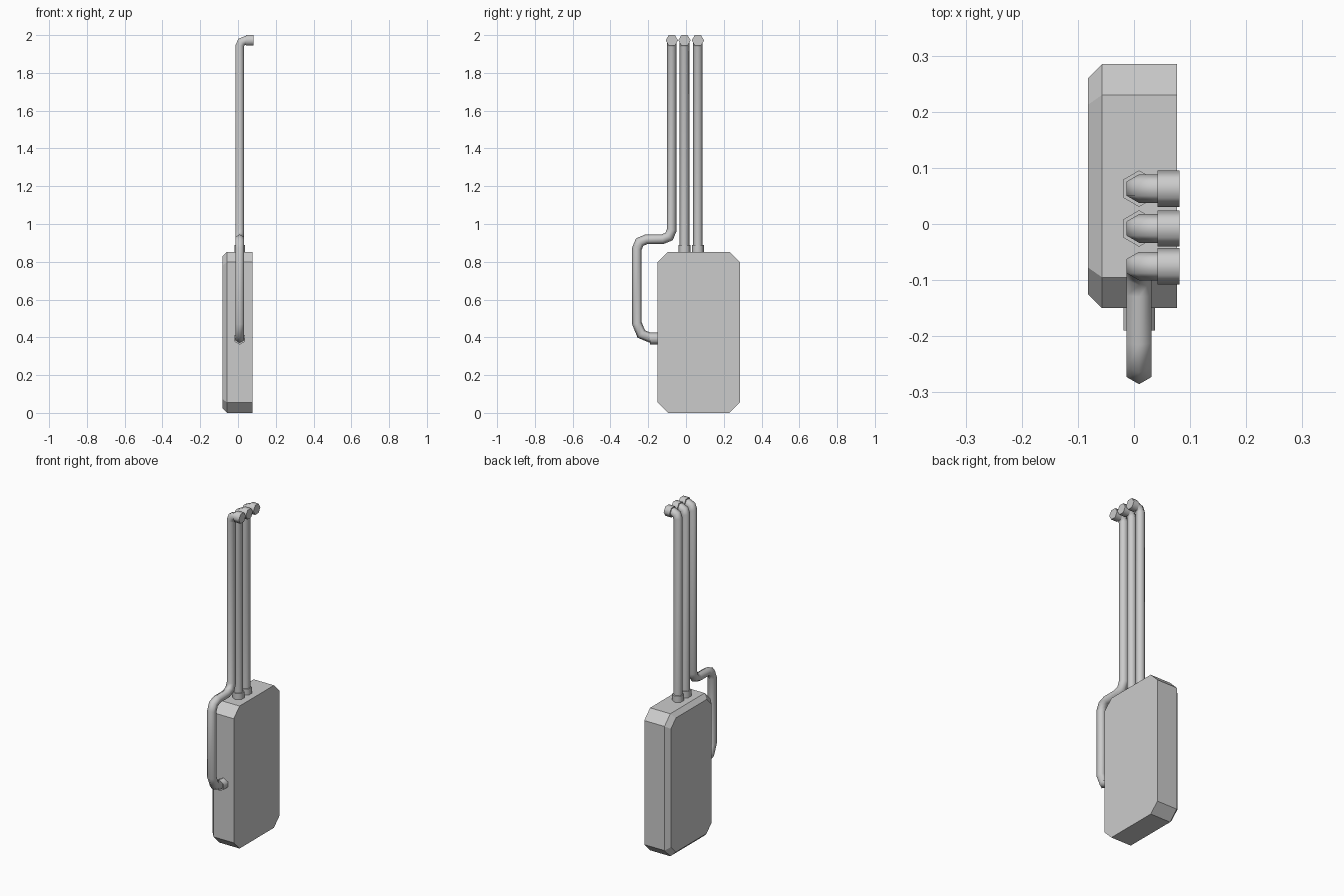
import bpy, bmesh, math
from mathutils import Vector

if "Cube" in bpy.data.objects:
    bpy.data.objects.remove(bpy.data.objects["Cube"])

X = 0.009            # common pipe plane
TOP = 1.972          # height of the pipe outlets


def finish(name, bm, smooth_angle=None):
    bmesh.ops.recalc_face_normals(bm, faces=bm.faces[:])
    if smooth_angle:
        for f in bm.faces:
            f.smooth = True
        for e in bm.edges:
            e.smooth = e.calc_face_angle(0) < math.radians(smooth_angle)
    me = bpy.data.meshes.new(name)
    bm.to_mesh(me)
    bm.free()
    ob = bpy.data.objects.new(name, me)
    bpy.context.collection.objects.link(ob)
    return ob


def loft(bm, loops):
    """Skin a list of vertex loops and cap both ends."""
    rings = [[bm.verts.new(p) for p in loop] for loop in loops]
    n = len(rings[0])
    for a, b in zip(rings, rings[1:]):
        for i in range(n):
            j = (i + 1) % n
            bm.faces.new((a[i], a[j], b[j], b[i]))
    bm.faces.new(rings[0])
    bm.faces.new(rings[-1])


def rounded(corners, steps=2):
    """Turn (point, bend radius) corners into a path with arc bends."""
    pts = [Vector(p) for p, r in corners]
    out = [pts[0]]
    for k in range(1, len(pts) - 1):
        r = corners[k][1]
        a = (pts[k - 1] - pts[k]).normalized() * r
        b = (pts[k + 1] - pts[k]).normalized() * r
        c = pts[k] + a + b
        for s in range(steps + 1):
            t = s / steps * math.pi / 2
            out.append(c - b * math.cos(t) - a * math.sin(t))
    return out + [pts[-1]]


def hex_sweep(name, path, radius):
    """Six-sided tube with mitred joints, starting in the yz plane."""
    path = [Vector(p) for p in path]
    dirs = [(b - a).normalized() for a, b in zip(path, path[1:])]
    u = dirs[0].cross(Vector((1, 0, 0)))
    if u.length < 0.1:
        u = Vector((0, 1, 0))
    v = dirs[0].cross(u)
    loops = []
    for i, p in enumerate(path):
        d = dirs[max(i - 1, 0)]
        nxt = dirs[min(i, len(dirs) - 1)]
        plane = (d + nxt).normalized()
        loop = []
        for k in range(6):
            ang = k * math.pi / 3
            o = (u * math.cos(ang) + v * math.sin(ang)) * radius
            loop.append(p + o - d * (o.dot(plane) / d.dot(plane)))
        loops.append(loop)
        q = d.rotation_difference(nxt)
        u, v = q @ u, q @ v
    bm = bmesh.new()
    loft(bm, loops)
    return finish(name, bm, 70)


# Cabinet: octagonal slab with a bevelled face on the -x side
def octagon(x, inset, slide):
    y0, y1, z0, z1, c = -0.15 + inset, 0.285 - inset, inset, 0.853 - inset, 0.055 - inset + slide
    return [(x, y0 + c, z0), (x, y1 - c, z0), (x, y1, z0 + c), (x, y1, z1 - c),
            (x, y1 - c, z1), (x, y0 + c, z1), (x, y0, z1 - c), (x, y0, z0 + c)]


bm = bmesh.new()
loft(bm, [octagon(0.077, 0, 0), octagon(-0.057, 0, 0), octagon(-0.082, 0.025, 0.0175)])
# octagon corners: the inset keeps the cut edges parallel to the large ones
finish("cabinet", bm)

# Two straight pipes rising from the cabinet top
for i, y in enumerate((0.063, -0.008)):
    path = rounded([((X, y, 0.84), 0), ((X, y, TOP), 0.03), ((0.07, y, TOP), 0)])
    hex_sweep(f"straight_pipe_{i + 1}", path, 0.0255)
    hex_sweep(f"base_collar_{i + 1}", [(X, y, 0.84), (X, y, 0.89)], 0.0325)

# Side pipe looping out of the cabinet edge
Y = -0.075
hex_sweep("side_pipe", rounded([
    ((X, -0.14, 0.394), 0), ((X, -0.26, 0.394), 0.08), ((X, -0.26, 0.919), 0.05),
    ((X, Y, 0.919), 0.05), ((X, Y, TOP), 0.03), ((0.07, Y, TOP), 0)]), 0.0255)
hex_sweep("side_collar", [(X, -0.14, 0.394), (X, -0.19, 0.394)], 0.0325)

# Outlet collars at the top ends
for i, y in enumerate((0.063, -0.008, Y)):
    hex_sweep(f"outlet_collar_{i + 1}", [(0.042, y, TOP), (0.081, y, TOP)], 0.0325)
